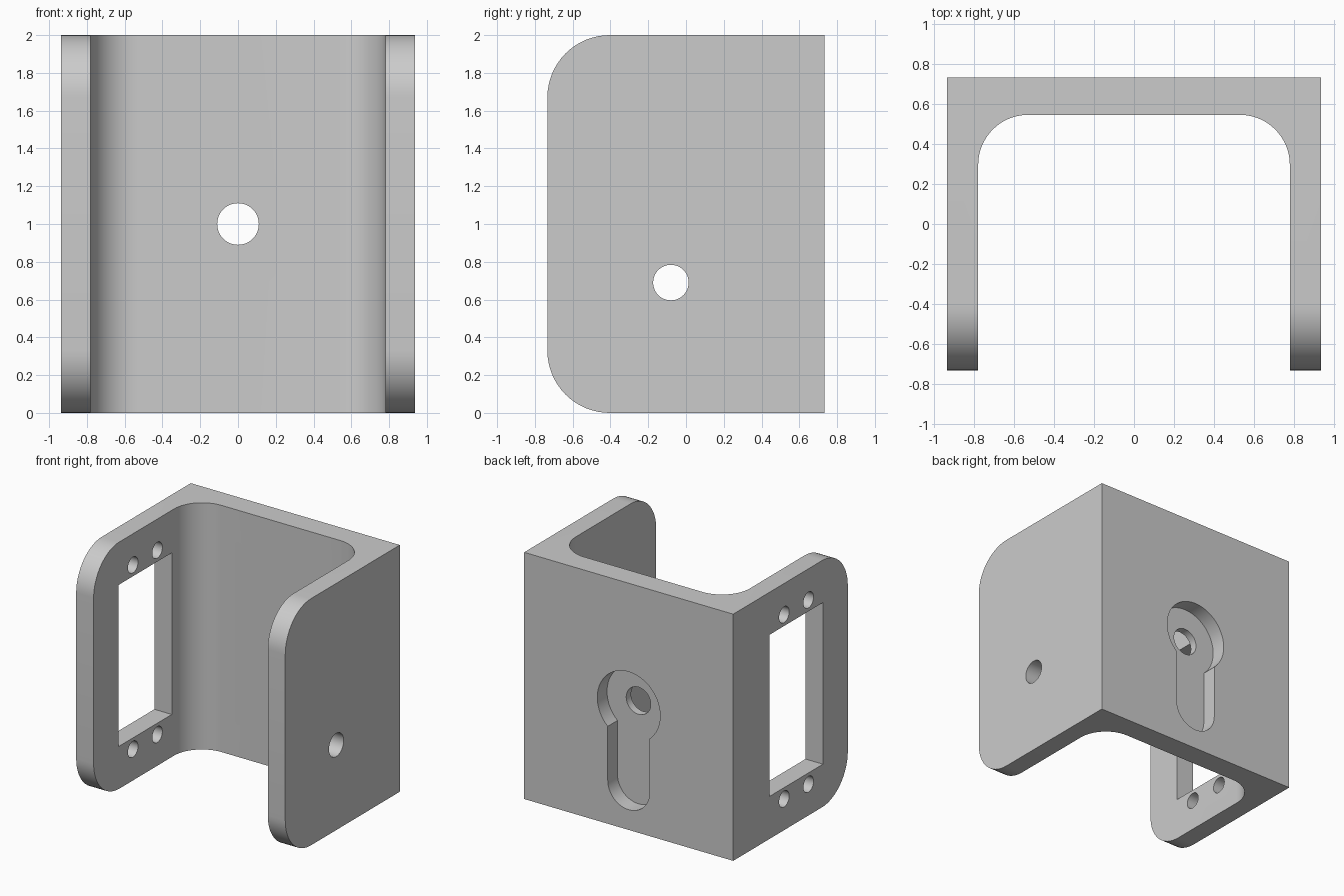
import bpy, bmesh, math
from mathutils import Matrix

cube = bpy.data.objects.get("Cube")
if cube:
    bpy.data.objects.remove(cube, do_unlink=True)

HEIGHT, HALF_W, HALF_D = 2.0, 0.9375, 0.734
INNER_X, INNER_Y = 0.781, 0.547       # inner faces of the flanges and back plate
FILLET, CORNER = 0.25, 0.33           # inside fillet, flange corner radius
POCKET_DEPTH = 0.125
WINDOW_Y = -0.074                     # centre of the window and its screw holes

grey = bpy.data.materials.new("plain grey")
grey.use_nodes = True
colour = (0.6, 0.6, 0.6, 1)
grey.diffuse_color = colour
grey.node_tree.nodes["Principled BSDF"].inputs["Base Color"].default_value = colour


def make_object(name, bm):
    bmesh.ops.recalc_face_normals(bm, faces=bm.faces)
    mesh = bpy.data.meshes.new(name)
    bm.to_mesh(mesh)
    bm.free()
    mesh.materials.append(grey)
    obj = bpy.data.objects.new(name, mesh)
    bpy.context.collection.objects.link(obj)
    return obj


def prism(points, vector):
    """Extrude a closed outline along a vector."""
    bm = bmesh.new()
    face = bm.faces.new([bm.verts.new(p) for p in points])
    grown = bmesh.ops.extrude_face_region(bm, geom=[face])["geom"]
    verts = [g for g in grown if isinstance(g, bmesh.types.BMVert)]
    bmesh.ops.translate(bm, verts=verts, vec=vector)
    return bm


def cylinder(name, centre, radius, depth, axis):
    bm = bmesh.new()
    turn = Matrix.Rotation(math.pi / 2, 4, "Y" if axis == "X" else "X")
    bmesh.ops.create_cone(bm, cap_ends=True, segments=48, radius1=radius, radius2=radius,
                          depth=depth, matrix=Matrix.Translation(centre) @ turn)
    return make_object(name, bm)


def arc(radius, cz, start, end, steps):
    """Arc in the XZ plane, from start to end angle."""
    angles = [start + (end - start) * i / steps for i in range(steps + 1)]
    return [(radius * math.cos(a), HALF_D - POCKET_DEPTH, cz + radius * math.sin(a)) for a in angles]


# U-shaped bracket body
half = [(HALF_W, HALF_D), (HALF_W, -HALF_D), (INNER_X, -HALF_D), (INNER_X, INNER_Y)]
outline = half + [(-x, y) for x, y in reversed(half)]
bm = prism([(x, y, 0) for x, y in outline], (0, 0, HEIGHT))


def bevel(test, radius, segments):
    edges = [e for e in bm.edges if test(*(v.co for v in e.verts))]
    bmesh.ops.bevel(bm, geom=edges, offset=radius, offset_type="OFFSET", segments=segments,
                    profile=0.5, affect="EDGES", clamp_overlap=False)


# Inside fillets, then rounded front corners of the flanges
bevel(lambda a, b: abs(a.z - b.z) > 1 and all(
    abs(abs(p.x) - INNER_X) < 0.001 and abs(p.y - INNER_Y) < 0.001 for p in (a, b)), FILLET, 16)
bevel(lambda a, b: abs(a.z - b.z) < 0.001 and a.y < -HALF_D + 0.001
      and b.y < -HALF_D + 0.001, CORNER, 16)
body = make_object("bracket", bm)

# Rectangular window in one flange, with screw holes above and below
wall_x = -(HALF_W + INNER_X) / 2
bm = bmesh.new()
bmesh.ops.create_cube(bm, size=1, matrix=Matrix.Translation((wall_x, WINDOW_Y, HEIGHT / 2))
                      @ Matrix.Diagonal((0.3, 0.682, 1.31, 1)))
cutters = [make_object("window_cutter", bm)]
for dy in (-0.156, 0.156):
    for dz in (-0.747, 0.747):
        cutters.append(cylinder("screw_hole_cutter", (wall_x, WINDOW_Y + dy, HEIGHT / 2 + dz),
                                0.0645, 0.3, "X"))

# Pivot hole in the other flange and bolt hole in the back plate
cutters.append(cylinder("pivot_hole_cutter", (-wall_x, -0.08, 0.69), 0.094, 0.3, "X"))
cutters.append(cylinder("bolt_hole_cutter", (0, 0.64, 1), 0.11, 0.4, "Y"))

# Keyhole pocket: round head with a straight slot below
HEAD, SLOT = 0.282, 0.188
meet = math.acos(SLOT / HEAD)
keyhole = arc(HEAD, 1.0, -meet, math.pi + meet, 48) + arc(SLOT, 0.352, math.pi, 2 * math.pi, 24)
cutters.append(make_object("keyhole_cutter", prism(keyhole, (0, 0.3, 0))))

# Apply every cut and remove the cutters
bpy.context.view_layer.objects.active = body
for cutter in cutters:
    cutter.hide_render = True
    mod = body.modifiers.new("cut", "BOOLEAN")
    mod.operation, mod.solver, mod.object = "DIFFERENCE", "EXACT", cutter
    bpy.ops.object.modifier_apply(modifier=mod.name)
    bpy.data.objects.remove(cutter, do_unlink=True)

# Smooth curved walls, sharp edges kept
bpy.ops.object.select_all(action="DESELECT")
body.select_set(True)
bpy.ops.object.shade_smooth_by_angle(angle=math.radians(30))
